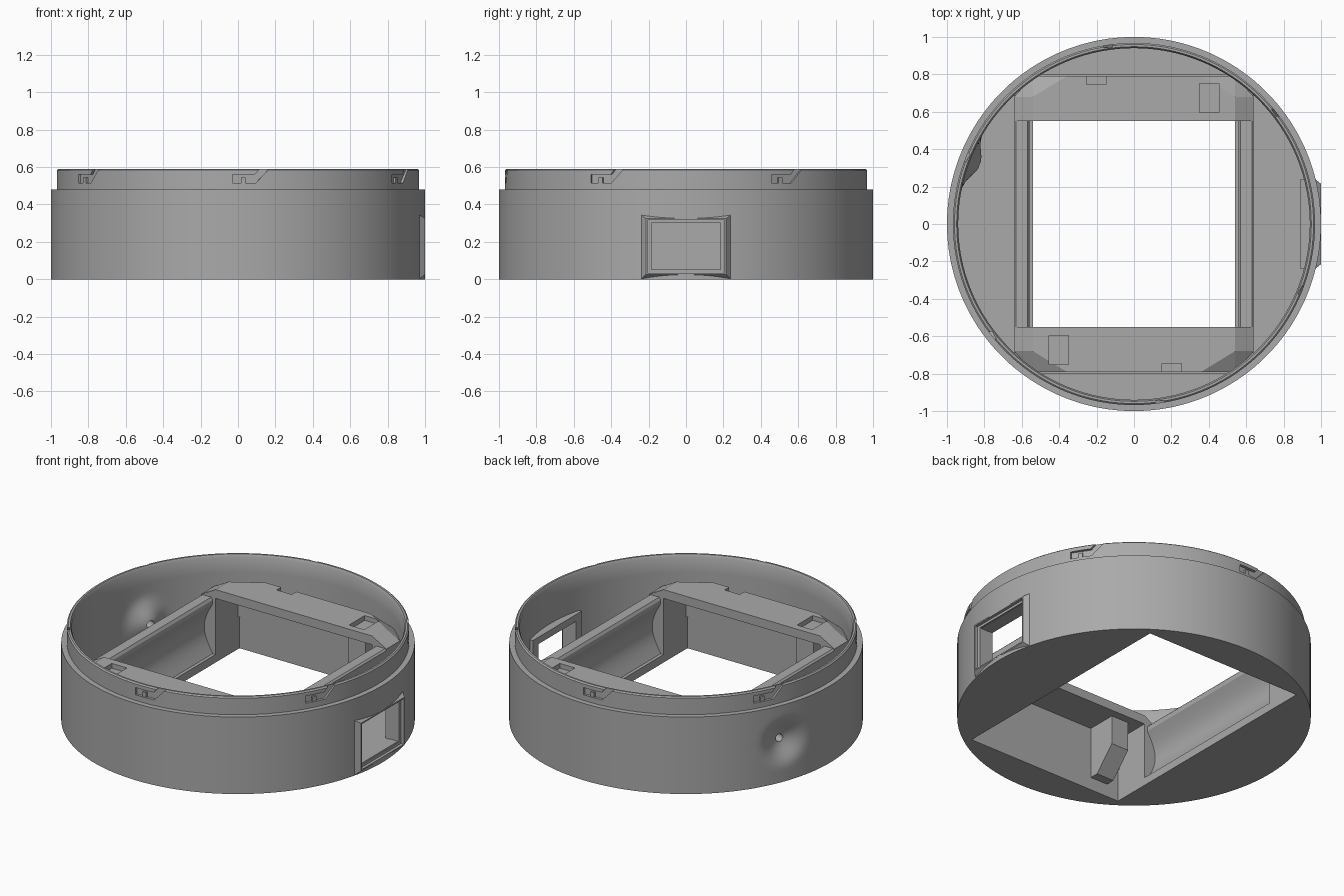
import bpy, bmesh, math
from mathutils import Matrix, Vector

if "Cube" in bpy.data.objects:
    bpy.data.objects.remove(bpy.data.objects["Cube"])

grey = bpy.data.materials.new("mid_grey")
grey.diffuse_color = (0.4, 0.4, 0.4, 1)
grey.use_nodes = True
grey.node_tree.nodes["Principled BSDF"].inputs["Base Color"].default_value = grey.diffuse_color


def finish(name, bm):
    bmesh.ops.recalc_face_normals(bm, faces=bm.faces)
    me = bpy.data.meshes.new(name)
    bm.to_mesh(me)
    bm.free()
    me.materials.append(grey)
    ob = bpy.data.objects.new(name, me)
    bpy.context.collection.objects.link(ob)
    return ob


def box(name, x0, x1, y0, y1, z0, z1):
    bm = bmesh.new()
    bmesh.ops.create_cube(bm, size=1)
    for v in bm.verts:
        v.co = ((x0 + x1) / 2 + v.co.x * (x1 - x0),
                (y0 + y1) / 2 + v.co.y * (y1 - y0),
                (z0 + z1) / 2 + v.co.z * (z1 - z0))
    return finish(name, bm)


def prism(name, pts, offset):
    """Extrude a planar outline of 3D points along offset."""
    bm = bmesh.new()
    f = bm.faces.new([bm.verts.new(p) for p in pts])
    g = bmesh.ops.extrude_face_region(bm, geom=[f])
    bmesh.ops.translate(bm, vec=offset, verts=[e for e in g["geom"] if isinstance(e, bmesh.types.BMVert)])
    return finish(name, bm)


def hull(name, pts):
    bm = bmesh.new()
    for p in pts:
        bm.verts.new(p)
    bmesh.ops.convex_hull(bm, input=bm.verts)
    bmesh.ops.dissolve_limit(bm, angle_limit=0.01, verts=bm.verts, edges=bm.edges)
    return finish(name, bm)


def cut(ob, cutters):
    for c in cutters:
        c.hide_render = True
        m = ob.modifiers.new("cut", 'BOOLEAN')
        m.operation = 'DIFFERENCE'
        m.solver = 'EXACT'
        m.object = c
        bpy.context.view_layer.objects.active = ob
        bpy.ops.object.modifier_apply(modifier=m.name)
        bpy.data.objects.remove(c, do_unlink=True)


def smooth(ob):
    bpy.ops.object.select_all(action='DESELECT')
    ob.select_set(True)
    bpy.context.view_layer.objects.active = ob
    bpy.ops.object.shade_smooth_by_angle(angle=math.radians(30))


# Round housing: turned cup with a stepped neck and a soft dimple in its wall
SEG = 180
DIMPLE = math.radians(159)
rows = [i * 0.02 for i in range(25)]
profile = [(0.05, 0)] + [(1.0, z) for z in rows]
profile += [(0.968, 0.48), (0.968, 0.583), (0.96, 0.59), (0.948, 0.59), (0.94, 0.575)]
profile += [(0.94, z) for z in reversed(rows) if z > 0.05] + [(0.94, 0.05), (0.05, 0.05)]
bm = bmesh.new()
rings = []
for r, z in profile:
    ring = []
    for i in range(SEG):
        a = 2 * math.pi * i / SEG
        d = math.hypot(a - DIMPLE, z - 0.25)
        k = 0.03 * (1 + math.cos(math.pi * d / 0.17)) if d < 0.17 and r > 0.9 else 0
        ring.append(bm.verts.new(((r - k) * math.cos(a), (r - k) * math.sin(a), z)))
    rings.append(ring)
for p, q in zip(rings, rings[1:]):
    for i in range(SEG):
        j = (i + 1) % SEG
        bm.faces.new((p[i], p[j], q[j], q[i]))
bm.faces.new(rings[0])
bm.faces.new(rings[-1])
housing = finish("housing", bm)

# Cutters: floor opening, side window, dimple hole
bm = bmesh.new()
bmesh.ops.create_cone(bm, cap_ends=True, segments=20, radius1=0.024, radius2=0.024, depth=0.4,
                      matrix=Matrix.Translation((0.92 * math.cos(DIMPLE), 0.92 * math.sin(DIMPLE), 0.25))
                      @ Matrix.Rotation(DIMPLE, 4, 'Z') @ Matrix.Rotation(math.pi / 2, 4, 'Y'))
cutters = [finish("hole_cutter", bm),
           box("opening_cutter", -0.54, 0.54, -0.785, 0.785, -0.1, 0.2),
           box("window_cutter", 0.8, 1.2, -0.187, 0.187, 0.053, 0.3),
           box("window_step_cutter", 0.975, 1.2, -0.21, 0.21, 0.03, 0.32)]

# Six angled locking slots around the neck
slot = [(-0.08, 0.56), (-0.08, 0.515), (0.045, 0.515), (0.125, 0.6), (0.075, 0.6), (0.04, 0.56)]
for k in range(6):
    rot = Matrix.Rotation(math.radians(-87 + 60 * k), 3, 'Z')
    pts = [rot @ Vector((0.951, u, z)) for u, z in slot]
    cutters.append(prism("slot_cutter", pts, rot @ Vector((0.1, 0, 0))))
cut(housing, cutters)
smooth(housing)

# Small stops inside the slots
for k in range(6):
    stop = box("slot_stop", 0.945, 0.964, -0.035, -0.01, 0.515, 0.545)
    stop.rotation_euler.z = math.radians(-87 + 60 * k)

# Window frame: flat pad with bevelled rim standing on the round wall
frame = hull("window_frame",
             [(x, s * y, z) for s in (-1, 1) for x, y, z in
              ((0.89, 0.24, 0.0), (0.89, 0.24, 0.345), (0.968, 0.24, 0.0), (0.968, 0.24, 0.345),
               (1.0, 0.215, 0.025), (1.0, 0.215, 0.325))])
cut(frame, [box("window_cutter", 0.8, 1.2, -0.185, 0.185, 0.05, 0.302),
            box("window_step_cutter", 0.982, 1.2, -0.207, 0.207, 0.033, 0.317)])

# Side rails with a concave inner face, plus their solid ends
for s in (-1, 1):
    arc = [(0.56 + 0.058 * math.sin(math.pi * t / 12), 0.05 + 0.31 * t / 12) for t in range(13)]
    section = [(0.54, 0), (0.54, 0.05)] + arc + [(0.56, 0.385), (0.57, 0.4), (0.63, 0.4), (0.64, 0.39), (0.64, 0)]
    rail = prism("side_rail", [(s * x, -0.56, z) for x, z in section], (0, 1.12, 0))
    smooth(rail)
    for e in (-1, 1):
        ya, yb = sorted((e * 0.55, e * 0.69))
        xa, xb = sorted((s * 0.54, s * 0.64))
        box("rail_end", xa, xb, ya, yb, 0, 0.4)
        ya, yb = sorted((e * 0.68, e * 0.785))
        xa, xb = sorted((s * 0.54, s * 0.56))
        box("corner_wall", xa, xb, ya, yb, 0, 0.4)

# End walls and bridge plates; the second pair is the first turned half round
for e in (1, -1):
    def at(x, y, z):
        return (e * x, e * y, z)

    prism("end_wall", [at(-0.54, 0.785, 0), at(0.54, 0.785, 0), at(0.54, 0.785, 0.4), at(-0.54, 0.785, 0.4)],
          (0, e * 0.015, 0))
    top = [(-0.54, 0.55), (0.54, 0.55), (0.54, 0.68), (0.36, 0.79), (-0.36, 0.79), (-0.54, 0.68)]
    low = [(-0.64, 0.55), (0.64, 0.55), (0.64, 0.68), (0.54, 0.79), (-0.54, 0.79), (-0.64, 0.68)]
    plate = hull("bridge_plate", [at(x, y, 0.455) for x, y in top] + [at(x, y, 0.4) for x, y in low])
    # Clip pocket hanging under the plate, and its recess and latch notch above
    hull("clip_pocket", [at(x, y, z) for x in (0.34, 0.46)
                         for y, z in ((0.6, 0.41), (0.79, 0.41), (0.79, 0.08), (0.73, 0.08), (0.6, 0.22))])
    recess = []
    for x0, x1, y0, y1 in ((0.35, 0.455, 0.595, 0.75), (-0.255, -0.15, 0.745, 0.85)):
        xa, xb = sorted((e * x0, e * x1))
        ya, yb = sorted((e * y0, e * y1))
        recess.append(box("recess_cutter", xa, xb, ya, yb, 0.425, 0.6))
    cut(plate, recess)
